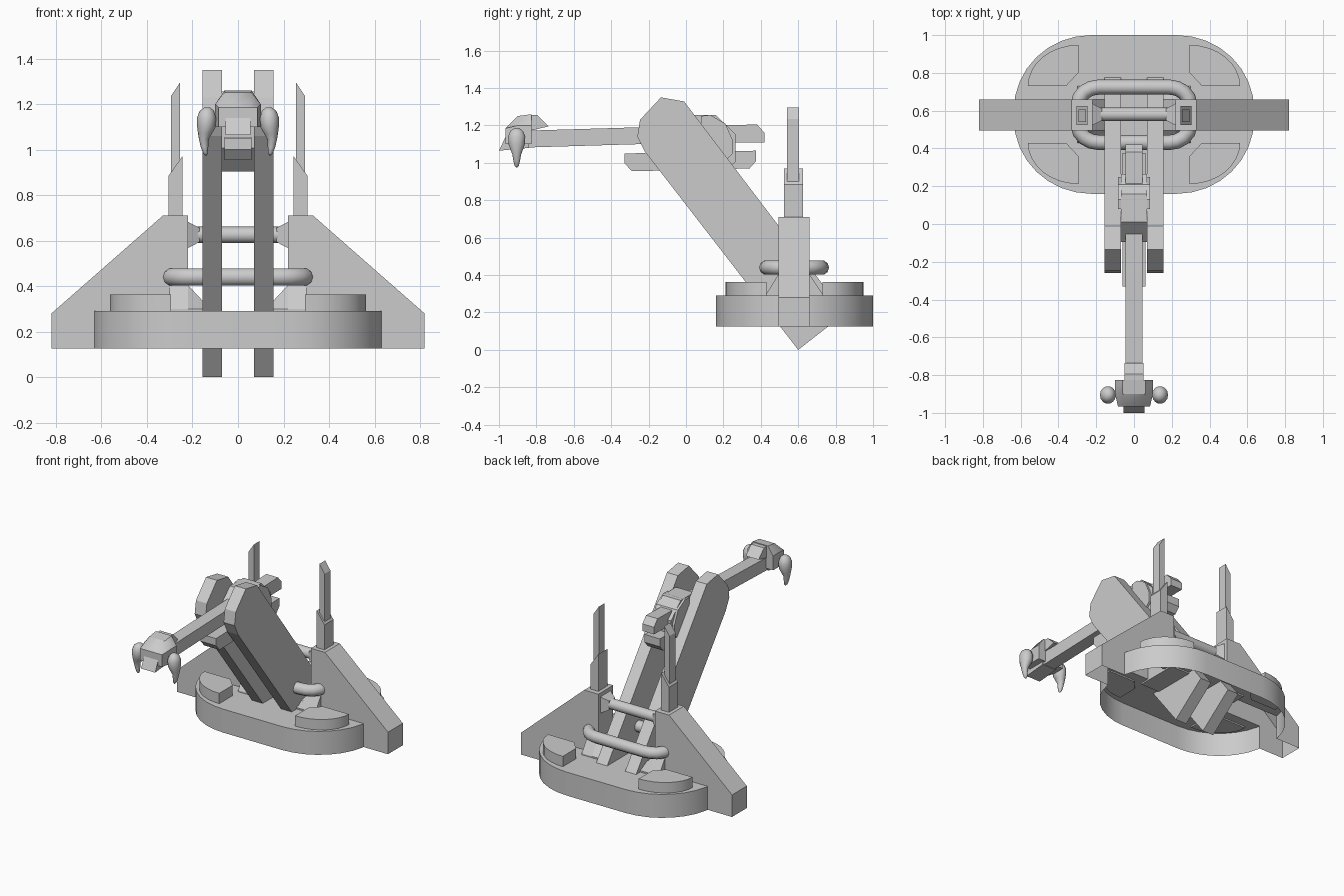
import bpy, bmesh
from math import cos, sin, pi, radians
from mathutils import Vector

if "Cube" in bpy.data.objects:
    bpy.data.objects.remove(bpy.data.objects["Cube"])


def finish(name, bm, smooth=None):
    bmesh.ops.recalc_face_normals(bm, faces=bm.faces)
    me = bpy.data.meshes.new(name)
    bm.to_mesh(me)
    bm.free()
    ob = bpy.data.objects.new(name, me)
    bpy.context.collection.objects.link(ob)
    if smooth:
        smooth_angle(ob, smooth)
    return ob


def smooth_angle(ob, deg):
    bpy.ops.object.select_all(action='DESELECT')
    ob.select_set(True)
    bpy.context.view_layer.objects.active = ob
    bpy.ops.object.shade_smooth_by_angle(angle=radians(deg))


def place(axis, u, v, w):
    return {'X': (w, u, v), 'Y': (u, w, v), 'Z': (u, v, w)}[axis]


def loft(name, axis, rings, smooth=None):
    """Skin a list of (profile points, position along axis)."""
    bm = bmesh.new()
    rows = [[bm.verts.new(place(axis, u, v, w)) for u, v in pts] for pts, w in rings]
    n = len(rows[0])
    for a, b in zip(rows, rows[1:]):
        for i in range(n):
            bm.faces.new((a[i], a[(i + 1) % n], b[(i + 1) % n], b[i]))
    bm.faces.new(rows[0])
    bm.faces.new(rows[-1])
    return finish(name, bm, smooth)


def prism(name, axis, pts, lo, hi, smooth=None):
    return loft(name, axis, [(pts, lo), (pts, hi)], smooth)


def oval(cu, cv, ru, rv, n=12, off=0.0):
    return [(cu + ru * cos(2 * pi * (i + off) / n), cv + rv * sin(2 * pi * (i + off) / n))
            for i in range(n)]


def rounded(cx, cy, hx, hy, rx, ry, n=8):
    out = []
    for q, (sx, sy) in enumerate([(1, 1), (-1, 1), (-1, -1), (1, -1)]):
        for i in range(n + 1):
            a = pi / 2 * (q + i / n)
            out.append((cx + sx * (hx - rx) + rx * cos(a), cy + sy * (hy - ry) + ry * sin(a)))
    return out


def flip(pts, s):
    return [(s * u, v) for u, v in pts]


# Hull: oval base with two side fins, merged and left open underneath
base = prism('base_hull', 'Z', rounded(0, 0.58, 0.637, 0.42, 0.41, 0.40), 0.125, 0.29)
fin_profile = [(0.82, 0.125), (0.82, 0.28), (0.33, 0.71), (0.22, 0.71), (0.22, 0.125)]
for s in (-1, 1):
    fin = prism('side_fin', 'Y', flip(fin_profile, s), 0.495, 0.66)
    m = base.modifiers.new('merge', 'BOOLEAN')
    m.operation, m.object, m.solver = 'UNION', fin, 'EXACT'
    bpy.context.view_layer.objects.active = base
    bpy.ops.object.modifier_apply(modifier=m.name)
    bpy.data.objects.remove(fin)
bm = bmesh.new()
bm.from_mesh(base.data)
under = [f for f in bm.faces if f.normal.z < -0.9 and f.calc_center_median().z < 0.13]
bmesh.ops.delete(bm, geom=under, context='FACES')
bm.to_mesh(base.data)
bm.free()
smooth_angle(base, 30)

for s in (-1, 1):
    # Raised quarter pods on the base
    for t in (-1, 1):
        arc = [(0.295 + 0.267 * cos(a), 0.15 + 0.218 * sin(a))
               for a in [pi / 2 * i / 8 for i in range(9)]]
        pod = [(s * u, 0.58 + t * v) for u, v in arc + [(0.295, 0.22), (0.36, 0.15)]]
        prism('base_pod', 'Z', pod, 0.28, 0.363, 30)
    # Foot flare at the inner side of each fin
    flare = [(0.155, 0.28), (0.155, 0.335), (0.22, 0.405), (0.3, 0.405), (0.3, 0.28)]
    loft('fin_foot', 'Y', [([(s * u, min(v, 0.30)) for u, v in flare], 0.43),
                           (flip(flare, s), 0.495), (flip(flare, s), 0.66),
                           ([(s * u, min(v, 0.30)) for u, v in flare], 0.73)])
    # Two-stage mast with slanted tips
    prism('mast_lower', 'Y', flip([(0.245, 0.70), (0.305, 0.70), (0.305, 0.885), (0.245, 0.97)], s),
          0.525, 0.625)
    prism('mast_upper', 'Y', flip([(0.255, 0.85), (0.295, 0.85), (0.295, 1.235), (0.255, 1.295)], s),
          0.54, 0.605)
    # Tapered crossbar socket
    loft('crossbar_socket', 'X', [(oval(0.58, 0.625, 0.085, 0.085, 4, 0.5), s * 0.225),
                                  (oval(0.58, 0.625, 0.045, 0.045, 4, 0.5), s * 0.17)])
    # Long inclined plank
    plank = [(0.60, 0.0), (0.848, 0.194), (0.49, 0.67), (-0.01, 1.328), (-0.134, 1.35),
             (-0.246, 1.23), (-0.26, 1.14), (-0.22, 1.06)]
    prism('lift_plank', 'X', plank, s * 0.07, s * 0.155)

# Crossbar and closed rail between the fins
prism('crossbar', 'X', oval(0.58, 0.625, 0.036, 0.036, 16), -0.19, 0.19, 40)
cu = bpy.data.curves.new('rail', 'CURVE')
cu.dimensions = '3D'
cu.bevel_depth, cu.bevel_resolution = 0.04, 3
path = rounded(0, 0.578, 0.295, 0.147, 0.11, 0.09, 4)
sp = cu.splines.new('POLY')
sp.points.add(len(path) - 1)
for p, (x, y) in zip(sp.points, path):
    p.co = (x, y, 0.44, 1)
sp.use_cyclic_u = True
rail = bpy.data.objects.new('rail', cu)
bpy.context.collection.objects.link(rail)
bpy.ops.object.select_all(action='DESELECT')
rail.select_set(True)
bpy.context.view_layer.objects.active = rail
bpy.ops.object.convert(target='MESH')
smooth_angle(bpy.context.view_layer.objects.active, 50)

# Pivot hub with a wider collar, upper boom and lower counter bar
prism('pivot_hub', 'X', oval(0.085, 1.08, 0.195, 0.19, 8, 0.5), -0.07, 0.07)
prism('hub_collar', 'X', [(0.08, 1.25), (0.13, 1.256), (0.21, 1.21), (0.25, 1.12),
                          (0.25, 1.05), (0.20, 1.0), (0.08, 1.0)], -0.085, 0.085)
prism('boom', 'X', [(-0.92, 1.08), (-0.25, 1.10), (0.42, 1.11), (0.42, 1.16), (0.38, 1.205),
                    (-0.25, 1.19), (-0.92, 1.17)], -0.045, 0.045)
prism('counter_bar', 'X', [(-0.33, 1.05), (-0.33, 1.0), (-0.29, 0.955), (0.34, 0.97),
                           (0.375, 1.01), (0.375, 1.065)], -0.06, 0.06)

# Head: nose, hood and tail flap
prism('head_nose', 'X', [(-1.0, 1.065), (-0.84, 1.08), (-0.84, 1.19), (-0.95, 1.17)], -0.055, 0.055)
hood = [(-0.1, 1.10), (-0.1, 1.20), (-0.06, 1.25), (0.06, 1.25), (0.1, 1.20), (0.1, 1.10)]
top = [(u * 0.85, min(v, 1.185)) for u, v in hood]
loft('head_hood', 'Y', [(top, -0.965), (hood, -0.90),
                        ([(u, v + 0.01 * (v > 1.22)) for u, v in hood], -0.825)], 35)
prism('hood_flap', 'X', [(-0.84, 1.17), (-0.735, 1.195), (-0.795, 1.255), (-0.84, 1.255)], -0.05, 0.05)

# Side bulbs with hanging talons, lathed around a vertical axis
for s in (-1, 1):
    rings = [(1.185, 0.015, 0.135), (1.17, 0.035, 0.137), (1.14, 0.047, 0.138),
             (1.10, 0.045, 0.139), (1.07, 0.034, 0.145), (1.045, 0.024, 0.15),
             (1.01, 0.018, 0.147), (0.985, 0.012, 0.143), (0.975, 0.004, 0.141)]
    loft('claw', 'Z', [(oval(s * x, -0.905, r * 0.9, r, 14), z) for z, r, x in rings], 60)
